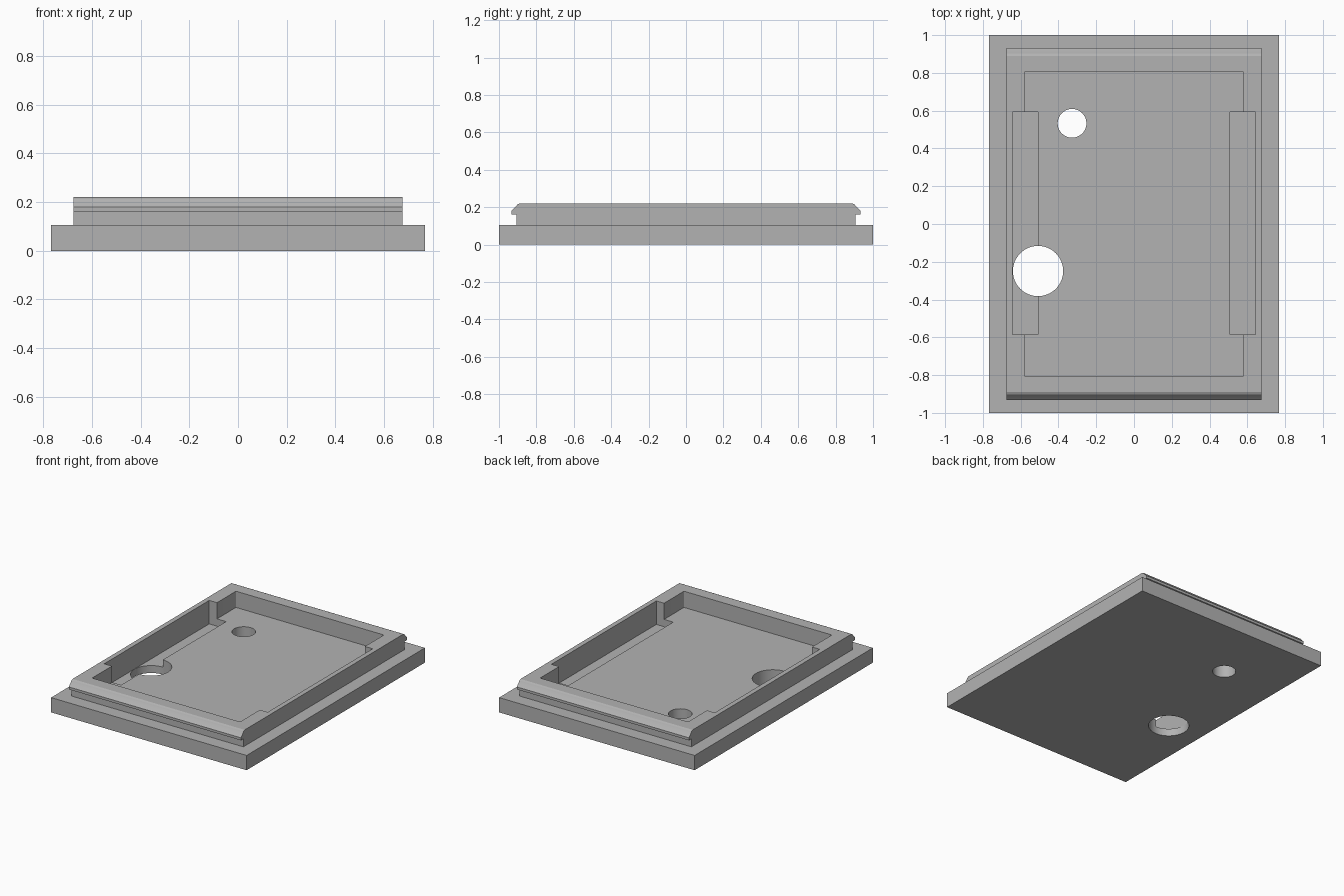
import bpy, bmesh, math
from mathutils import Matrix

old = bpy.data.objects.get("Cube")
if old:
    bpy.data.objects.remove(old, do_unlink=True)

grey = bpy.data.materials.new("plain grey")
grey.use_nodes = True
color = (0.45, 0.45, 0.45, 1)
grey.diffuse_color = color
grey.node_tree.nodes["Principled BSDF"].inputs["Base Color"].default_value = color

BASE_TOP, RIM_TOP, ABOVE = 0.105, 0.22, 0.4


def finish(name, bm):
    bmesh.ops.recalc_face_normals(bm, faces=bm.faces)
    mesh = bpy.data.meshes.new(name)
    bm.to_mesh(mesh)
    bm.free()
    mesh.materials.append(grey)
    obj = bpy.data.objects.new(name, mesh)
    bpy.context.collection.objects.link(obj)
    return obj


def box(name, x0, x1, y0, y1, z0, z1, corner=0):
    bm = bmesh.new()
    bmesh.ops.create_cube(bm, size=1)
    for v in bm.verts:
        v.co = (x1 if v.co.x > 0 else x0, y1 if v.co.y > 0 else y0, z1 if v.co.z > 0 else z0)
    if corner:
        upright = [e for e in bm.edges if abs(e.verts[0].co.z - e.verts[1].co.z) > 0.01]
        bmesh.ops.bevel(bm, geom=upright, offset=corner, segments=3, profile=0.5, affect='EDGES')
    return finish(name, bm)


def cylinder(name, x, y, radius):
    bm = bmesh.new()
    bmesh.ops.create_cone(bm, cap_ends=True, segments=64, radius1=radius, radius2=radius,
                          depth=1, matrix=Matrix.Translation((x, y, 0)))
    return finish(name, bm)


def extrude_along_x(name, profile, half_width):
    bm = bmesh.new()
    face = bm.faces.new([bm.verts.new((-half_width, y, z)) for y, z in profile])
    out = bmesh.ops.extrude_face_region(bm, geom=[face])
    for item in out["geom"]:
        if isinstance(item, bmesh.types.BMVert):
            item.co.x = half_width
    return finish(name, bm)


def combine(target, tool, operation):
    mod = target.modifiers.new(operation.lower(), 'BOOLEAN')
    mod.object, mod.operation, mod.solver = tool, operation, 'EXACT'
    bpy.context.view_layer.objects.active = target
    bpy.ops.object.modifier_apply(modifier=mod.name)
    bpy.data.objects.remove(tool, do_unlink=True)


# Base plate
plate = box("cover_plate", -0.768, 0.768, -1, 1, 0, BASE_TOP)

# Raised rim with a snap lip along its front and back
lip = [(0.905, 0.08), (0.905, 0.162), (0.933, 0.162), (0.933, 0.18),
       (0.909, 0.204), (0.902, 0.214), (0.89, RIM_TOP)]
profile = lip + [(-y, z) for y, z in reversed(lip)]
combine(plate, extrude_along_x("rim", profile, 0.676), 'UNION')

# Main pocket, down to the top of the base
combine(plate, box("main_pocket", -0.581, 0.581, -0.807, 0.807, BASE_TOP, ABOVE, 0.008), 'DIFFERENCE')

# Deeper pockets along both sides
for side in (-1, 1):
    x0, x1 = sorted((side * 0.509, side * 0.642))
    combine(plate, box("side_pocket", x0, x1, -0.584, 0.594, 0.053, ABOVE), 'DIFFERENCE')

# Round through holes
for x, y, radius in ((-0.328, 0.533, 0.076), (-0.508, -0.249, 0.133)):
    combine(plate, cylinder("hole", x, y, radius), 'DIFFERENCE')

# Smooth hole walls, crisp edges elsewhere
bpy.ops.object.select_all(action='DESELECT')
plate.select_set(True)
bpy.context.view_layer.objects.active = plate
bpy.ops.object.shade_smooth_by_angle(angle=math.radians(15))
